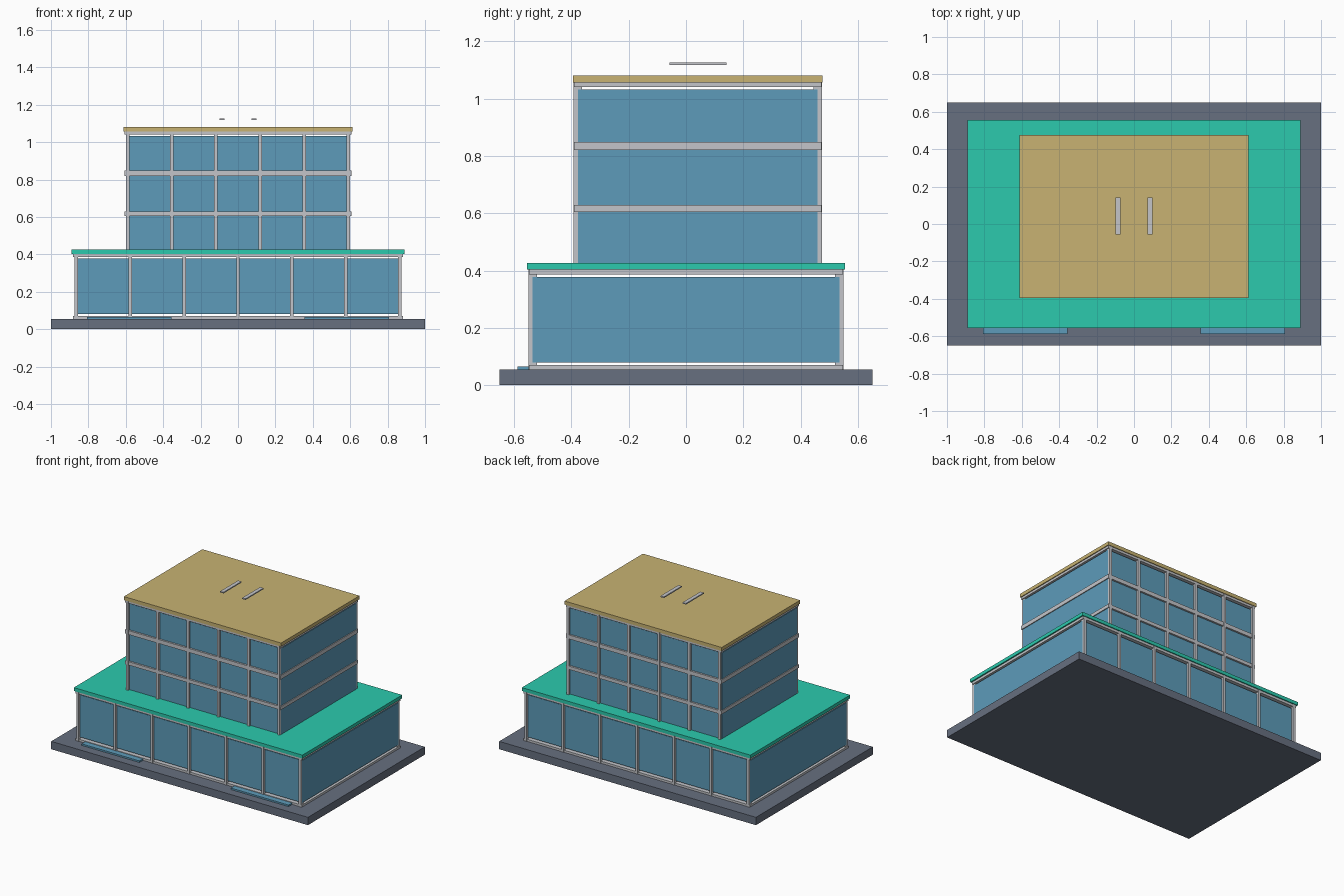
import bpy

cube = bpy.data.objects.get("Cube")
if cube:
    bpy.data.objects.remove(cube, do_unlink=True)


def material(name, rgb):
    m = bpy.data.materials.new(name)
    m.use_nodes = True
    color = (*rgb, 1.0)
    m.diffuse_color = color
    m.node_tree.nodes["Principled BSDF"].inputs["Base Color"].default_value = color
    return m


SLATE = material("slate grey", (0.135, 0.16, 0.215))
GLASS = material("blue glass", (0.11, 0.33, 0.49))
FRAME = material("light grey frame", (0.55, 0.56, 0.59))
TEAL = material("teal roof", (0.025, 0.59, 0.42))
SAND = material("sand roof", (0.58, 0.45, 0.17))


def box(name, x, y, z, mat):
    """Box from (min, max) pairs along each axis."""
    bpy.ops.mesh.primitive_cube_add(size=1, location=[sum(r) / 2 for r in (x, y, z)])
    ob = bpy.context.object
    ob.name = name
    ob.scale = [r[1] - r[0] for r in (x, y, z)]
    bpy.ops.object.transform_apply(location=False, rotation=False, scale=True)
    ob.data.materials.append(mat)
    return ob


def storey_block(name, half_x, y, z, glass_z, rails, bays):
    """Glass volume with horizontal rails, and posts along front and back."""
    front, back = y
    box(name + "_glass", (-half_x, half_x), (front + 0.015, back - 0.015), glass_z, GLASS)
    edge = half_x + 0.006
    for i, rail in enumerate(rails):
        box(f"{name}_rail_{i + 1}", (-edge, edge), (front + 0.002, back - 0.002), rail, FRAME)
    reach = half_x - 0.01
    for i in range(bays + 1):
        x = -reach + 2 * reach * i / bays
        for side, span in (("front", (front, front + 0.03)), ("back", (back - 0.03, back))):
            box(f"{name}_{side}_post_{i + 1}", (x - 0.009, x + 0.009), span, z, FRAME)


# Ground slab
box("base_slab", (-1, 1), (-0.65, 0.65), (0, 0.055), SLATE)

# Wide ground floor with its roof
storey_block("podium", 0.875, (-0.55, 0.55), (0.055, 0.405), (0.08, 0.377),
             [(0.055, 0.07), (0.386, 0.405)], 6)
box("podium_roof", (-0.89, 0.89), (-0.555, 0.555), (0.403, 0.427), TEAL)

# Three-storey tower, set slightly to the back
storey_block("tower", 0.6, (-0.392, 0.474), (0.427, 1.057), (0.427, 1.032),
             [(0.605, 0.629), (0.82, 0.848), (1.04, 1.057)], 5)
box("tower_roof", (-0.612, 0.612), (-0.395, 0.477), (1.056, 1.081), SAND)

# Low plates in front of the two entrances
for side, cx in (("right", -0.581), ("left", 0.581)):
    box(side + "_entrance_plate", (cx - 0.225, cx + 0.225), (-0.588, -0.52), (0.055, 0.066), GLASS)

# Plain landing marker bars floating above the roof
for side, cx in (("right", -0.086), ("left", 0.086)):
    box(side + "_landing_bar", (cx - 0.013, cx + 0.013), (-0.057, 0.142), (1.118, 1.126), FRAME)
